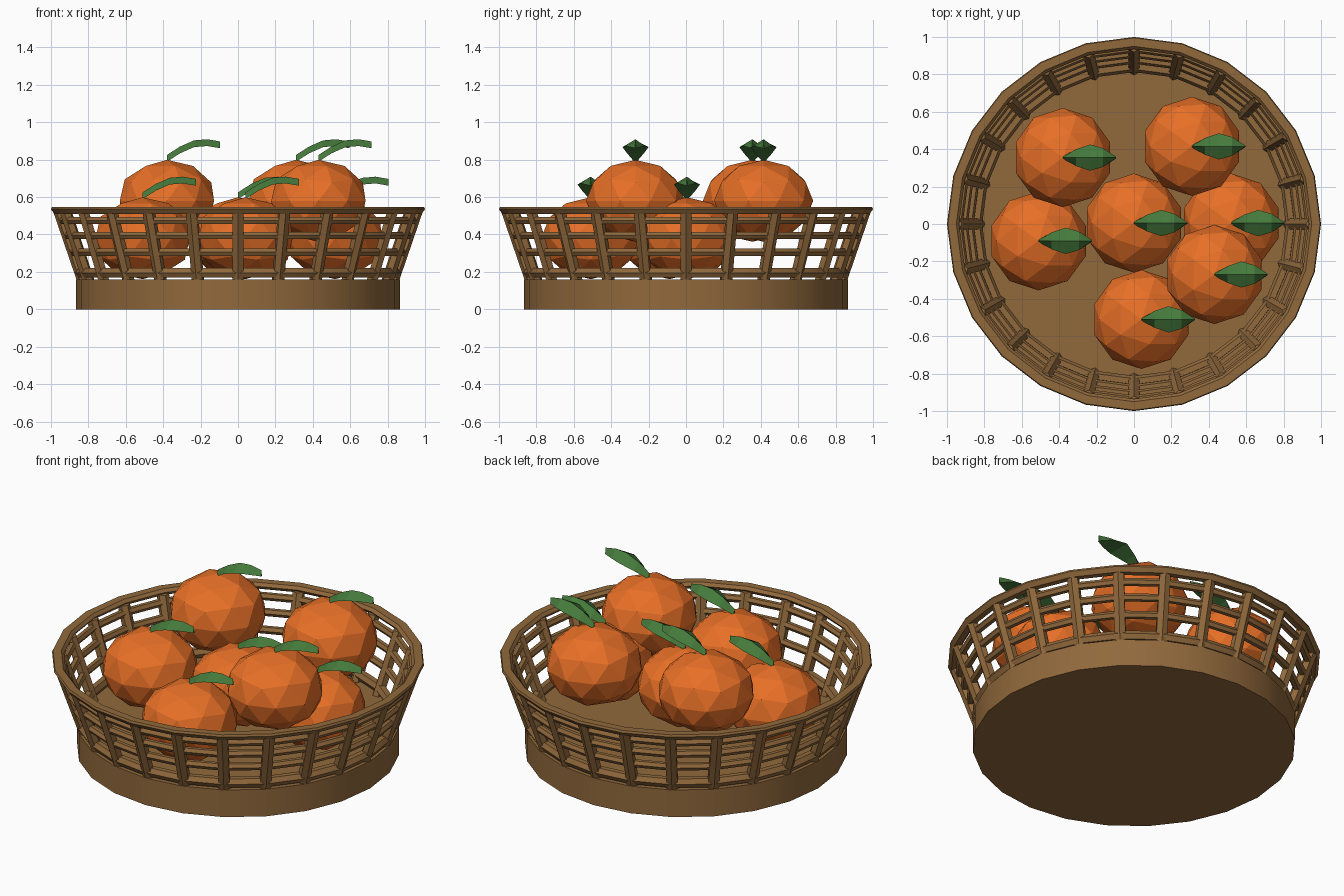
import bpy, bmesh, math
from mathutils import Vector

if "Cube" in bpy.data.objects:
    bpy.data.objects.remove(bpy.data.objects["Cube"])

SIDES = 24


def material(name, rgb):
    m = bpy.data.materials.new(name)
    m.diffuse_color = (*rgb, 1)
    m.use_nodes = True
    m.node_tree.nodes["Principled BSDF"].inputs["Base Color"].default_value = m.diffuse_color
    return m


BROWN = material("wicker brown", (0.283, 0.141, 0.045))
ORANGE = material("fruit orange", (0.80, 0.160, 0.020))
GREEN = material("leaf green", (0.061, 0.195, 0.045))


def finish(bm, name, mat, smooth=False):
    bmesh.ops.recalc_face_normals(bm, faces=bm.faces)
    mesh = bpy.data.meshes.new(name)
    bm.to_mesh(mesh)
    bm.free()
    mesh.materials.append(mat)
    ob = bpy.data.objects.new(name, mesh)
    bpy.context.collection.objects.link(ob)
    if smooth:
        bpy.ops.object.select_all(action='DESELECT')
        ob.select_set(True)
        bpy.context.view_layer.objects.active = ob
        bpy.ops.object.shade_smooth_by_angle(angle=math.radians(30))
    return ob


def skin(bm, loops, closed):
    """Bridge equal-sized vertex loops; cap the ends unless closed."""
    vs = [[bm.verts.new(p) for p in loop] for loop in loops]
    n = len(vs[0])
    for i in range(len(vs) if closed else len(vs) - 1):
        a, b = vs[i], vs[(i + 1) % len(vs)]
        for j in range(n):
            k = (j + 1) % n
            bm.faces.new((a[j], a[k], b[k], b[j]))
    if not closed:
        bm.faces.new(vs[0])
        bm.faces.new(vs[-1])


def hoop(name, profile):
    """Sweep a closed (radius, height) profile around the basket."""
    bm = bmesh.new()
    loops = []
    for i in range(SIDES):
        a = 2 * math.pi * i / SIDES
        loops.append([(r * math.cos(a), r * math.sin(a), z) for r, z in profile])
    skin(bm, loops, True)
    return finish(bm, name, BROWN, True)


def wall_radius(z):
    return 0.83 + (z - 0.16) * 0.343


# Solid base, its top is the basket floor
bm = bmesh.new()
skin(bm, [[(0.865 * math.cos(2 * math.pi * i / SIDES),
            0.865 * math.sin(2 * math.pi * i / SIDES), z) for i in range(SIDES)]
          for z in (0, 0.16)], False)
finish(bm, "basket_base", BROWN, True)

# Woven hoops of the wall
for i, (z, t) in enumerate([(0.195, 0.030), (0.305, 0.022), (0.395, 0.022), (0.475, 0.022)]):
    r = wall_radius(z)
    hoop(f"wall_hoop_{i + 1}", [(r + t * math.cos(k * math.pi / 3),
                                 z + t * math.sin(k * math.pi / 3)) for k in range(6)])

# Rim
hoop("basket_rim", [(0.935, 0.53), (0.95, 0.547), (0.995, 0.547),
                    (1.0, 0.535), (0.982, 0.51), (0.95, 0.51)])

# Slanted stakes
bm = bmesh.new()
for i in range(SIDES):
    a = 2 * math.pi * i / SIDES
    out = Vector((math.cos(a), math.sin(a), 0))
    side = Vector((-math.sin(a), math.cos(a), 0))
    loops = []
    for z in (0.15, 0.52):
        c = out * wall_radius(z) + Vector((0, 0, z))
        loops.append([c + 0.034 * (out * math.cos(k * math.pi / 3) + side * math.sin(k * math.pi / 3))
                      for k in range(6)])
    skin(bm, loops, False)
finish(bm, "wall_stakes", BROWN, True)

# Leaf stations: distance along, ridge height, half width
LEAF = [(0.0, 0.03, 0.006), (0.07, 0.075, 0.045), (0.145, 0.108, 0.07),
        (0.215, 0.114, 0.05), (0.285, 0.102, 0.004)]


def fruit(index, x, y, z):
    # Faceted, slightly squashed fruit
    bm = bmesh.new()
    bmesh.ops.create_icosphere(bm, subdivisions=2, radius=1)
    for v in bm.verts:
        v.co = Vector((x + 0.265 * v.co.x, y + 0.265 * v.co.y, z + 0.219 * v.co.z))
    finish(bm, f"fruit_{index}", ORANGE)
    # Ridged arching leaf on top
    bm = bmesh.new()
    top = z + 0.215
    skin(bm, [[(x + d, y - w, top + h - 0.036), (x + d, y, top + h),
               (x + d, y + w, top + h - 0.036)] for d, h, w in LEAF], False)
    finish(bm, f"leaf_{index}", GREEN)


LOW, HIGH = 0.38, 0.58
for i, spot in enumerate([(-0.51, -0.09, LOW), (0.0, 0.005, LOW), (0.52, 0.005, LOW),
                          (0.04, -0.51, LOW), (-0.38, 0.355, HIGH),
                          (0.31, 0.415, HIGH), (0.43, -0.27, HIGH)]):
    fruit(i + 1, *spot)
